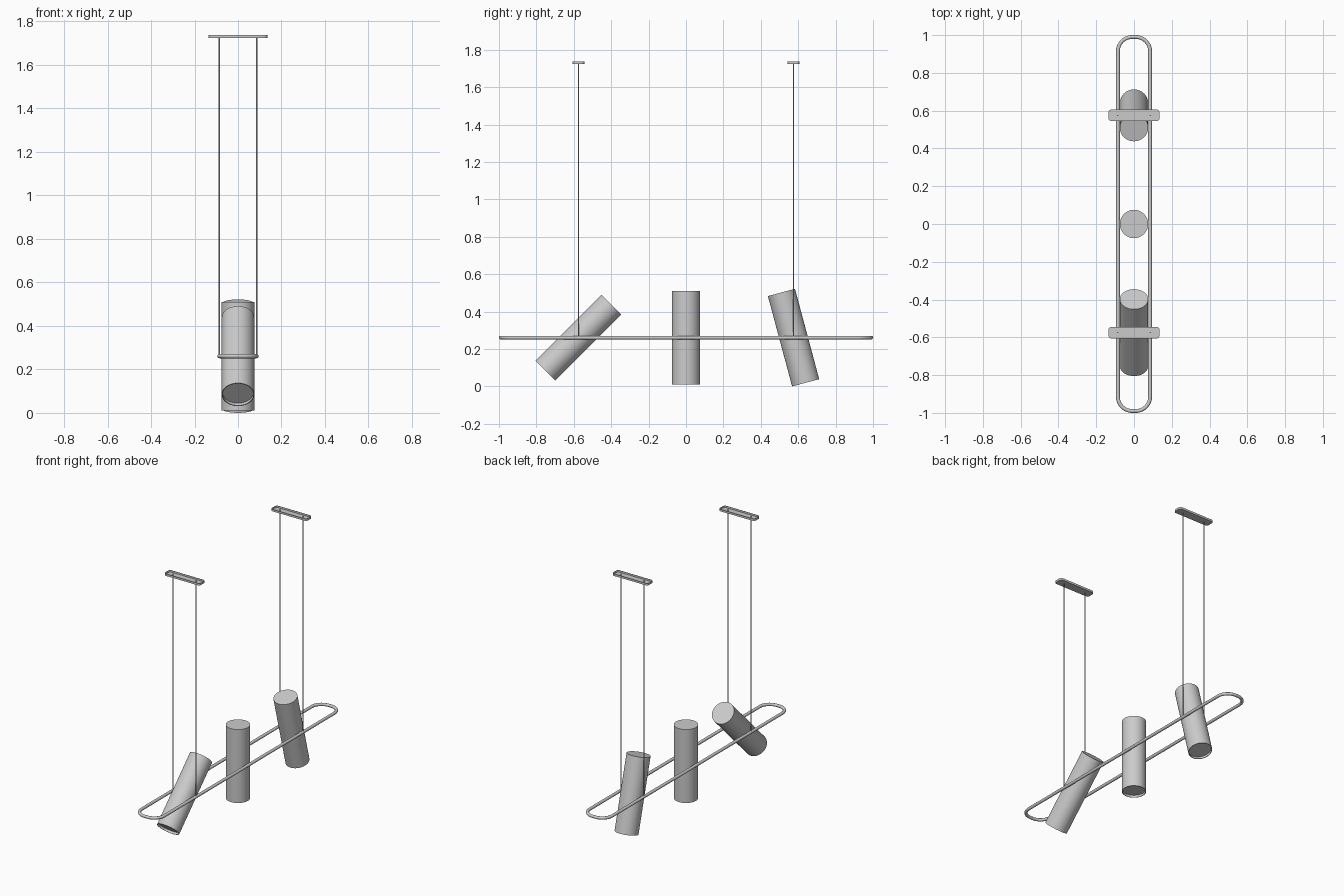
import bpy, bmesh
from math import sin, cos, pi, radians

if "Cube" in bpy.data.objects:
    bpy.data.objects.remove(bpy.data.objects["Cube"])

PIVOT_Z = 0.261     # height of the ring and lamp centres
HANG_Y = 0.575      # position of the outer lamps and hangers
HALF_X = 0.085      # ring half width (tube centre)
TOP_Z = 1.737


def rounded_rect(hx, hy, r, steps):
    pts = []
    for k, (sx, sy) in enumerate([(1, 1), (-1, 1), (-1, -1), (1, -1)]):
        for i in range(steps + 1):
            a = pi / 2 * (k + i / steps)
            pts.append((sx * (hx - r) + r * cos(a), sy * (hy - r) + r * sin(a)))
    return pts


def smooth(ob):
    bpy.ops.object.select_all(action='DESELECT')
    ob.select_set(True)
    bpy.context.view_layer.objects.active = ob
    bpy.ops.object.shade_smooth_by_angle(angle=radians(35))


def stack(name, loops, location, tilt=0):
    """Skin a list of (outline, z) loops and cap both ends."""
    bm = bmesh.new()
    rows = [[bm.verts.new((x, y, z)) for x, y in pts] for pts, z in loops]
    n = len(rows[0])
    for a, b in zip(rows, rows[1:]):
        for i in range(n):
            j = (i + 1) % n
            bm.faces.new((a[i], a[j], b[j], b[i]))
    bm.faces.new(rows[0])
    bm.faces.new(rows[-1])
    bmesh.ops.recalc_face_normals(bm, faces=bm.faces)
    me = bpy.data.meshes.new(name)
    bm.to_mesh(me)
    bm.free()
    ob = bpy.data.objects.new(name, me)
    ob.location = location
    ob.rotation_euler.x = tilt
    bpy.context.collection.objects.link(ob)
    smooth(ob)
    return ob


def circle(r, n=64):
    return [(r * cos(2 * pi * i / n), r * sin(2 * pi * i / n)) for i in range(n)]


# Lamp cylinders: closed top, shallow recessed light disc at the bottom
for name, y, tilt in [("lamp_front", -HANG_Y, -45), ("lamp_middle", 0, 0), ("lamp_back", HANG_Y, 15)]:
    stack(name, [(circle(0.075), 0.25), (circle(0.075), -0.25),
                 (circle(0.071), -0.25), (circle(0.071), -0.235)],
          (0, y, PIVOT_Z), radians(tilt))

# Long rounded ring that carries the lamps
cu = bpy.data.curves.new("support_ring", 'CURVE')
cu.dimensions = '3D'
cu.bevel_depth = 0.01
cu.bevel_resolution = 4
path = rounded_rect(HALF_X, 0.99, 0.075, 10)
sp = cu.splines.new('POLY')
sp.points.add(len(path) - 1)
for p, (x, y) in zip(sp.points, path):
    p.co = (x, y, 0, 1)
sp.use_cyclic_u = True
ring = bpy.data.objects.new("support_ring", cu)
ring.location.z = PIVOT_Z
bpy.context.collection.objects.link(ring)
bpy.ops.object.select_all(action='DESELECT')
ring.select_set(True)
bpy.context.view_layer.objects.active = ring
bpy.ops.object.convert(target='MESH')
smooth(bpy.context.object)

# Ceiling trays (open on top) with two suspension wires each
for side, y in [("front", -HANG_Y), ("back", HANG_Y)]:
    outer = rounded_rect(0.135, 0.031, 0.016, 6)
    inner = rounded_rect(0.133, 0.029, 0.014, 6)
    stack("ceiling_tray_" + side, [(outer, -0.014), (outer, 0), (inner, 0), (inner, -0.012)],
          (0, y, TOP_Z))
    for label, x in [("left", -HALF_X - 0.001), ("right", HALF_X + 0.001)]:
        h = TOP_Z - 0.003 - PIVOT_Z
        stack(f"wire_{side}_{label}", [(circle(0.003, 12), 0), (circle(0.003, 12), h)],
              (x, y, PIVOT_Z))
